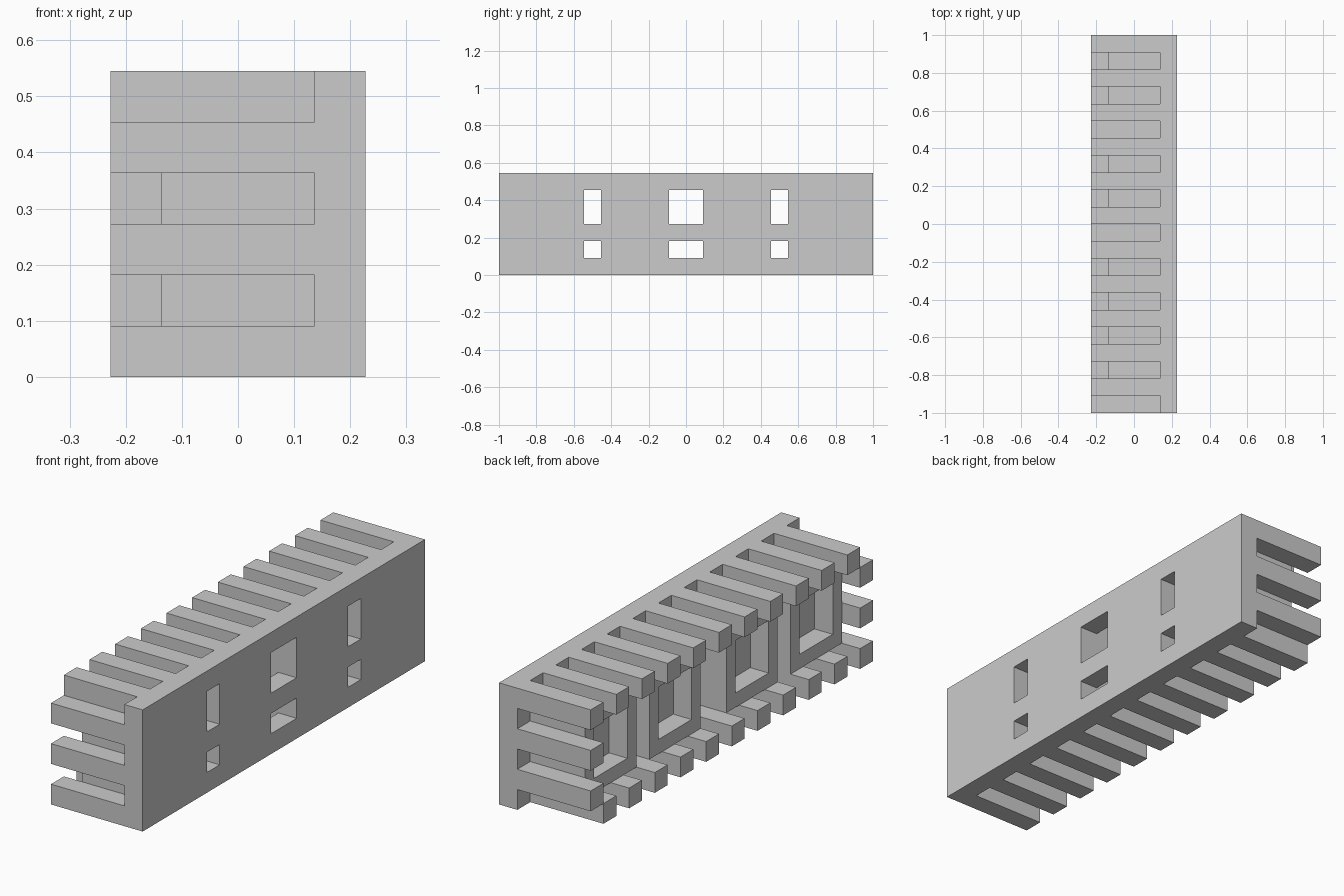
import bpy, bmesh
from mathutils import Vector

if "Cube" in bpy.data.objects:
    bpy.data.objects.remove(bpy.data.objects["Cube"])

U = 1 / 11              # module: the model is 5 x 22 x 6 modules
X0, X1, X2, X3 = -2.5, -1.5, 1.5, 2.5


def add_box(bm, x, y, z):
    """Box from (min, max) pairs in modules; y counts from the front end."""
    lo = Vector((x[0], y[0] - 11, z[0])) * U
    hi = Vector((x[1], y[1] - 11, z[1])) * U
    verts = bmesh.ops.create_cube(bm, size=1)["verts"]
    for v in verts:
        v.co = Vector([lo[i] if v.co[i] < 0 else hi[i] for i in range(3)])
    return verts


def finish(name, bm):
    mesh = bpy.data.meshes.new(name)
    bmesh.ops.recalc_face_normals(bm, faces=bm.faces)
    bm.to_mesh(mesh)
    bm.free()
    obj = bpy.data.objects.new(name, mesh)
    bpy.context.collection.objects.link(obj)
    return obj


def boxes(name, items):
    bm = bmesh.new()
    for item in items:
        add_box(bm, *item)
    return finish(name, bm)


# Main plate with three pairs of through windows
plate = boxes("main_plate", [((X2, X3), (0, 22), (0, 6))])
cutter = boxes("window_cutter", [((X2 - 1, X3 + 1), y, z)
                                 for y in ((5, 6), (10, 12), (16, 17))
                                 for z in ((1, 2), (3, 5))])
cutter.hide_render = True
mod = plate.modifiers.new("windows", "BOOLEAN")
mod.object = cutter
mod.operation = "DIFFERENCE"
mod.solver = "EXACT"
bpy.context.view_layer.objects.active = plate
bpy.ops.object.modifier_apply(modifier=mod.name)
bpy.data.objects.remove(cutter)

# Interlocking teeth around the rim, staggered on opposite sides
tooth = (X0, X2)
boxes("top_teeth", [(tooth, (j, j + 1), (5, 6)) for j in range(1, 22, 2)])
boxes("bottom_teeth", [(tooth, (j, j + 1), (0, 1)) for j in range(0, 22, 2)])
boxes("front_teeth", [(tooth, (0, 1), (k, k + 1)) for k in (2, 4)])
boxes("back_teeth", [(tooth, (21, 22), (k, k + 1)) for k in (1, 3)])

# Four inner blocks, each with a square recess in its open face
for n, j in enumerate((1, 6, 12, 17), 1):
    bm = bmesh.new()
    add_box(bm, (X1, X2), (j, j + 4), (1, 5))
    bmesh.ops.recalc_face_normals(bm, faces=bm.faces)
    face = min(bm.faces, key=lambda f: f.calc_center_median().x)
    bmesh.ops.inset_region(bm, faces=[face], thickness=U)
    pit = bmesh.ops.extrude_discrete_faces(bm, faces=[face])["faces"][0]
    bmesh.ops.translate(bm, verts=pit.verts, vec=(U, 0, 0))
    finish(f"inner_block_{n}", bm)
